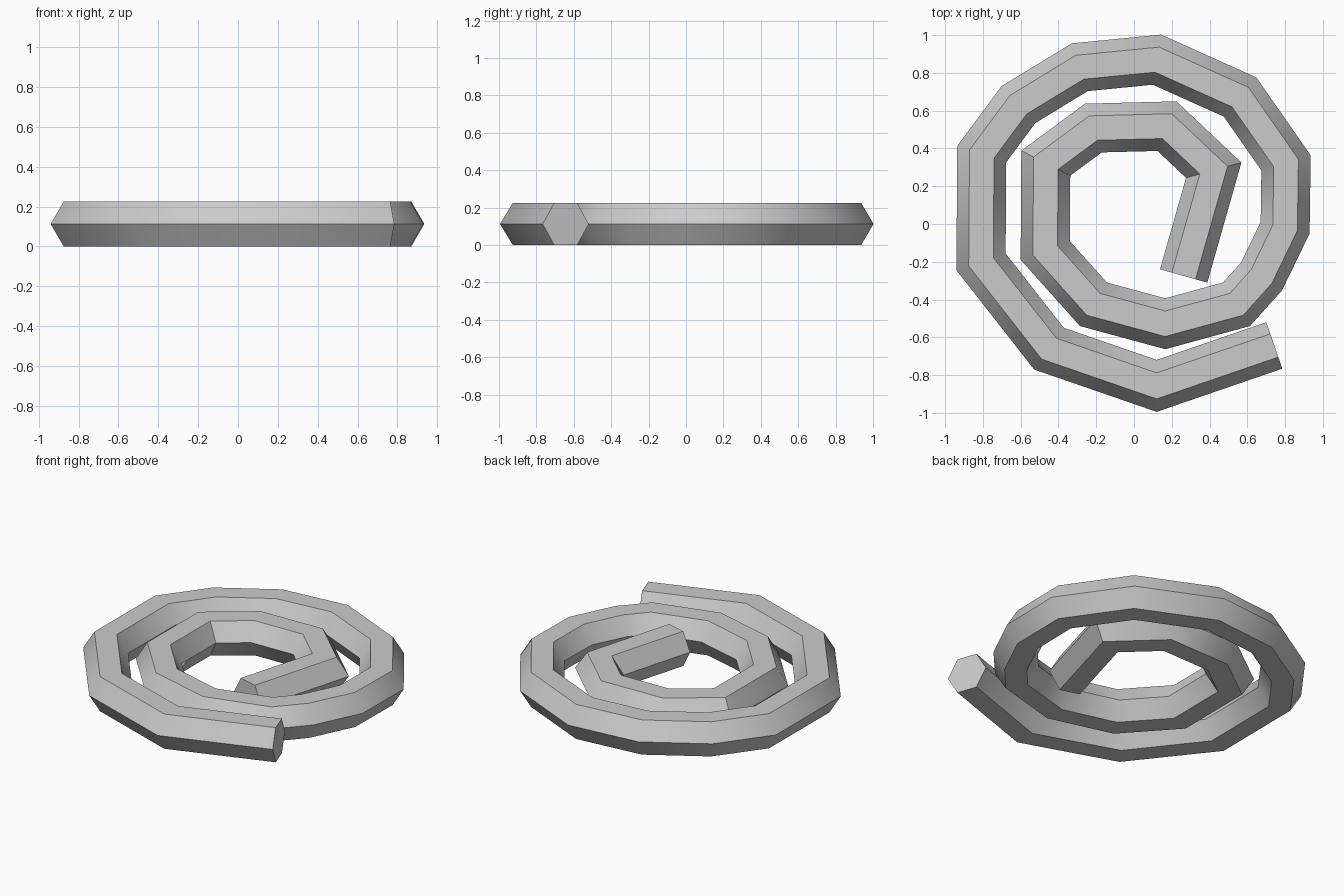
import bpy, bmesh, math
from mathutils import Vector

if "Cube" in bpy.data.objects:
    bpy.data.objects.remove(bpy.data.objects["Cube"])

# Centre line of the flat spiral, from outer end to inner end
PATH = [(0.743, -0.643), (0.12, -0.857), (-0.45, -0.66), (-0.81, -0.20),
        (-0.806, 0.37), (-0.612, 0.632), (-0.287, 0.83), (0.122, 0.87),
        (0.562, 0.672), (0.805, 0.323), (0.80, -0.02), (0.675, -0.278),
        (0.543, -0.425), (0.165, -0.528), (-0.215, -0.425), (-0.47, -0.14),
        (-0.467, 0.322), (-0.215, 0.508), (0.175, 0.518), (0.422, 0.285),
        (0.263, -0.275)]
RADIUS = 0.13          # hexagon bar radius
SIDES = 6
HEIGHT = RADIUS * math.sin(math.pi / 3)

pts = [Vector(p) for p in PATH]
bm = bmesh.new()
rings = []
for i, p in enumerate(pts):
    # Mitred side direction at each bend
    d_in = (p - pts[i - 1]).normalized() if i else (pts[1] - p).normalized()
    d_out = (pts[i + 1] - p).normalized() if i < len(pts) - 1 else d_in
    tangent = (d_in + d_out).normalized()
    side = Vector((-tangent.y, tangent.x)) / tangent.dot(d_in)
    ring = []
    for k in range(SIDES):
        a = 2 * math.pi * k / SIDES
        q = p + side * RADIUS * math.cos(a)
        ring.append(bm.verts.new((q.x, q.y, HEIGHT + RADIUS * math.sin(a))))
    rings.append(ring)

# Bar walls
for r0, r1 in zip(rings, rings[1:]):
    for k in range(SIDES):
        n = (k + 1) % SIDES
        bm.faces.new((r0[k], r0[n], r1[n], r1[k]))
# End caps
bm.faces.new(rings[0])
bm.faces.new(rings[-1])
bmesh.ops.recalc_face_normals(bm, faces=bm.faces)

mesh = bpy.data.meshes.new("spiral_bar")
bm.to_mesh(mesh)
bm.free()
spiral = bpy.data.objects.new("spiral_bar", mesh)
bpy.context.collection.objects.link(spiral)
bpy.context.view_layer.objects.active = spiral
spiral.select_set(True)
bpy.ops.object.shade_smooth_by_angle(angle=math.radians(40))
